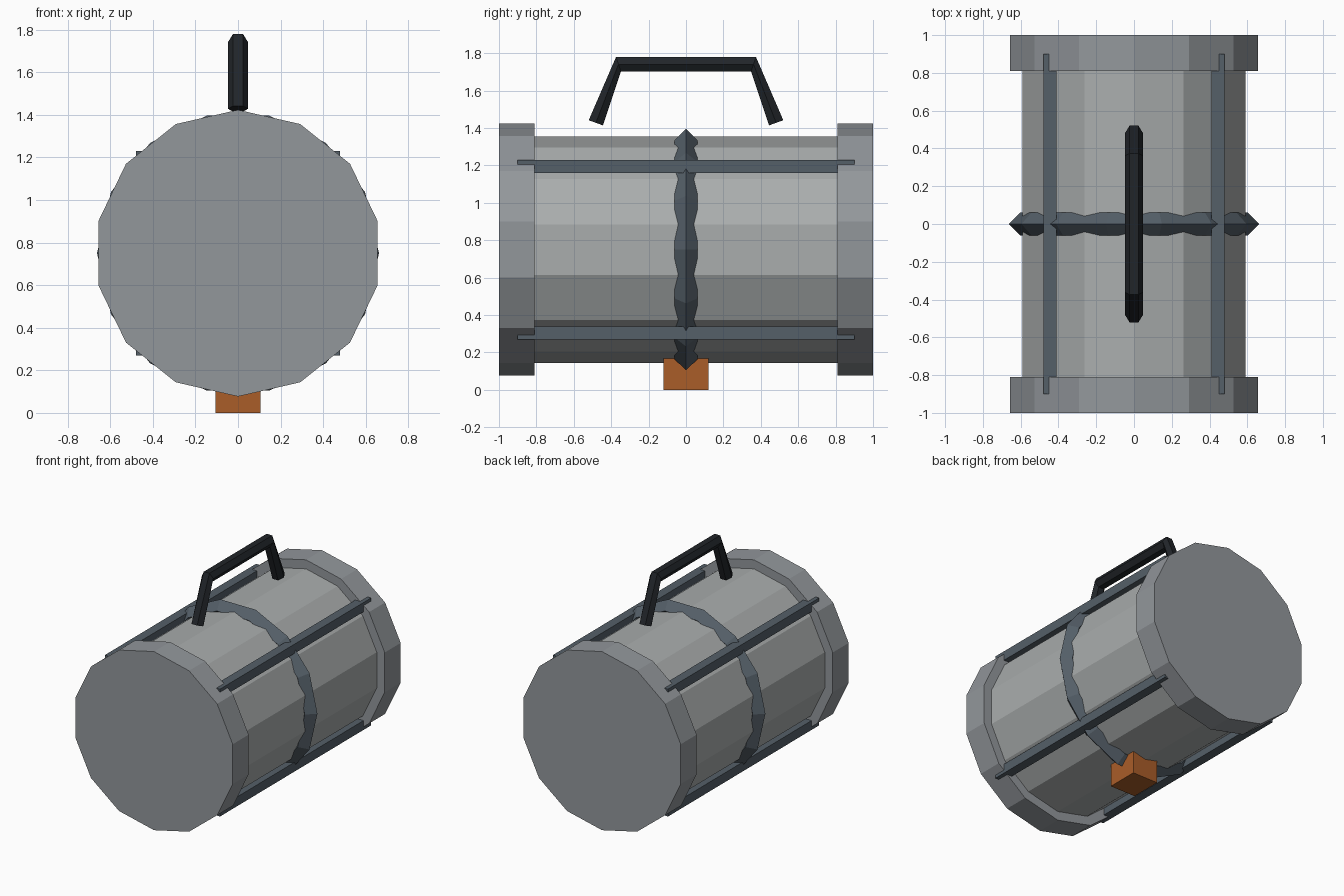
import bpy, bmesh
from math import sin, cos, pi, radians
from mathutils import Vector

if "Cube" in bpy.data.objects:
    bpy.data.objects.remove(bpy.data.objects["Cube"])

CZ = 0.75   # height of the drum axis
N = 14      # sides of the drum


def material(name, rgb):
    m = bpy.data.materials.new(name)
    m.diffuse_color = (*rgb, 1)
    m.use_nodes = True
    m.node_tree.nodes["Principled BSDF"].inputs["Base Color"].default_value = m.diffuse_color
    return m


shell = material("shell_grey", (0.40, 0.42, 0.42))
cap_grey = material("cap_grey", (0.29, 0.31, 0.33))
steel = material("dark_steel", (0.09, 0.115, 0.14))
black = material("black_grip", (0.015, 0.018, 0.022))
orange = material("orange", (0.40, 0.11, 0.022))


def loft(name, rings, mat, closed=False):
    """Skin equal-length rings; cap the ends unless the loop is closed."""
    bm = bmesh.new()
    vs = [[bm.verts.new(p) for p in ring] for ring in rings]
    n = len(vs[0])
    pairs = list(zip(vs, vs[1:])) + ([(vs[-1], vs[0])] if closed else [])
    for a, b in pairs:
        for i in range(n):
            j = (i + 1) % n
            bm.faces.new((a[i], a[j], b[j], b[i]))
    if not closed:
        bm.faces.new(vs[0])
        bm.faces.new(vs[-1])
    bmesh.ops.recalc_face_normals(bm, faces=bm.faces)
    me = bpy.data.meshes.new(name)
    bm.to_mesh(me)
    bm.free()
    me.materials.append(mat)
    ob = bpy.data.objects.new(name, me)
    bpy.context.collection.objects.link(ob)
    return ob


def drum(name, r, y0, y1, mat):
    ring = lambda y: [(r * sin(2 * pi * i / N), y, CZ + r * cos(2 * pi * i / N))
                      for i in range(N)]
    return loft(name, [ring(y0), ring(y1)], mat)


def box(name, lo, hi, mat):
    ring = lambda z: [(lo[0], lo[1], z), (hi[0], lo[1], z),
                      (hi[0], hi[1], z), (lo[0], hi[1], z)]
    return loft(name, [ring(lo[2]), ring(hi[2])], mat)


# Drum body and end caps
drum("body", 0.605, -0.82, 0.82, shell)
drum("front_cap", 0.673, -1.0, -0.81, cap_grey)
drum("back_cap", 0.673, 0.81, 1.0, cap_grey)

# Diamond-section band around the middle, half a step out of phase with the body
R, t = 0.6, 0.062
band = []
for i in range(N):
    a = 2 * pi * i / N
    band.append([((R + dr) * cos(a), dy, CZ + (R + dr) * sin(a))
                 for dr, dy in ((t, 0), (0, t), (-t, 0), (0, -t))])
loft("middle_band", band, steel, closed=True)

# Four long rails at the diagonals
d, h = 0.445, 0.035
for sx, side in ((-1, "left"), (1, "right")):
    for sz, level in ((-1, "lower"), (1, "upper")):
        x, z = sx * d, CZ + sz * d
        box(f"{level}_{side}_rail", (x - h, -0.9, z - h), (x + h, 0.9, z + h), steel)

# Foot block under the drum
box("foot", (-0.106, -0.12, 0), (0.106, 0.12, 0.22), orange)

# Bent hexagonal carry handle: y, z, tilt of each ring
path = [(-0.482, 1.428, 70), (-0.361, 1.741, 19), (0.361, 1.741, -19), (0.482, 1.428, -70)]
r = 0.047
handle = []
for y, z, tilt in path:
    v = Vector((0, -sin(radians(tilt)), cos(radians(tilt))))
    handle.append([Vector((r * cos(k * pi / 3), y, z)) + v * r * sin(k * pi / 3)
                   for k in range(6)])
loft("handle", handle, black)
